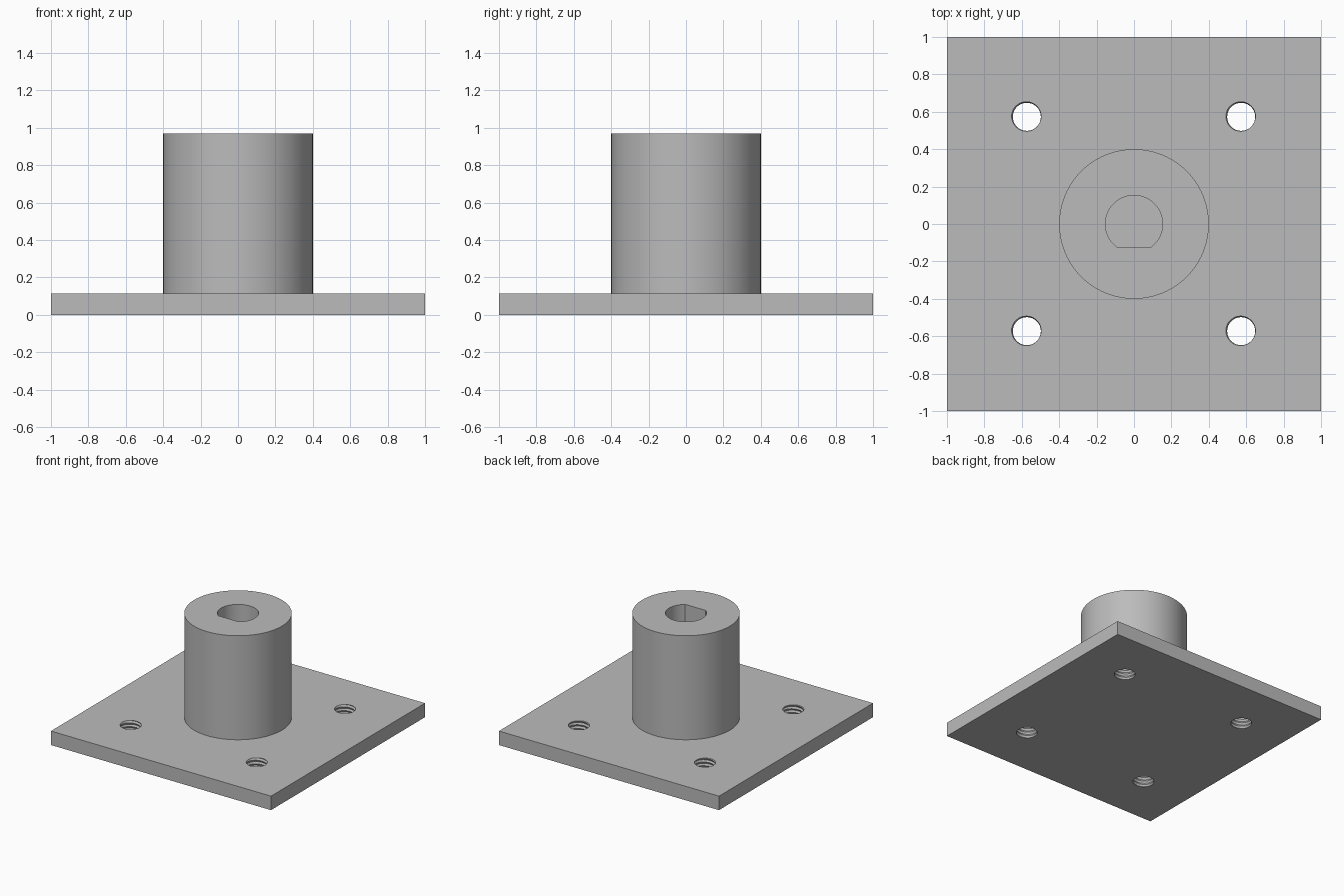
import bpy
import bmesh
from math import sin, cos, pi, asin

cube = bpy.data.objects.get("Cube")
if cube:
    bpy.data.objects.remove(cube, do_unlink=True)

PLATE_TOP, HUB_TOP = 0.115, 0.97
HUB_R, BORE_R, BORE_FLAT = 0.4, 0.153, 0.122
HOLE_POS, THREAD_MINOR, THREAD_MAJOR, PITCH = 0.573, 0.075, 0.083, 0.03

grey = bpy.data.materials.new("plain grey")
grey.use_nodes = True
colour = (0.5, 0.5, 0.5, 1)
grey.diffuse_color = colour
grey.node_tree.nodes["Principled BSDF"].inputs["Base Color"].default_value = colour


def to_object(name, bm):
    bmesh.ops.recalc_face_normals(bm, faces=bm.faces[:])
    mesh = bpy.data.meshes.new(name)
    bm.to_mesh(mesh)
    bm.free()
    mesh.materials.append(grey)
    obj = bpy.data.objects.new(name, mesh)
    bpy.context.collection.objects.link(obj)
    return obj


def prism(name, outline, z0, z1):
    bm = bmesh.new()
    base = bm.faces.new([bm.verts.new((x, y, z0)) for x, y in outline])
    top = bmesh.ops.extrude_face_region(bm, geom=[base], use_keep_orig=True)["geom"]
    verts = [v for v in top if isinstance(v, bmesh.types.BMVert)]
    bmesh.ops.translate(bm, verts=verts, vec=(0, 0, z1 - z0))
    return to_object(name, bm)


def arc(radius, start, end, steps):
    angles = [start + (end - start) * i / steps for i in range(steps + 1)]
    return [(radius * cos(a), radius * sin(a)) for a in angles]


def thread_cutter(name, x, y, turns=8, n=32):
    """Closed screw shape whose V ridges cut an internal thread."""
    bm = bmesh.new()
    z0 = PLATE_TOP / 2 - turns * PITCH / 2

    def helix(radius, count, lift):
        return [bm.verts.new((x + radius * cos(2 * pi * i / n),
                              y + radius * sin(2 * pi * i / n),
                              z0 + lift + PITCH * i / n)) for i in range(count)]

    crest = helix(THREAD_MINOR, turns * n + 1, 0)
    root = helix(THREAD_MAJOR, (turns - 1) * n + 1, PITCH / 2)
    for i in range(len(root) - 1):
        bm.faces.new((crest[i], crest[i + 1], root[i + 1], root[i]))
        bm.faces.new((root[i], root[i + 1], crest[i + n + 1], crest[i + n]))
    # Close both ends with fans around the axis
    for loop, tip in ((crest[:n + 1], root[0]), (crest[-n - 1:], root[-1])):
        loop = loop + [tip]
        centre = bm.verts.new((x, y, sum(v.co.z for v in loop) / len(loop)))
        for a, b in zip(loop, loop[1:] + loop[:1]):
            bm.faces.new((a, b, centre))
    bmesh.ops.triangulate(bm, faces=bm.faces[:])
    return to_object(name, bm)


def select_only(obj):
    bpy.ops.object.select_all(action='DESELECT')
    obj.select_set(True)
    bpy.context.view_layer.objects.active = obj


def cut(obj, cutter):
    cutter.hide_render = True
    mod = obj.modifiers.new("cut", 'BOOLEAN')
    mod.operation, mod.solver, mod.object = 'DIFFERENCE', 'EXACT', cutter
    select_only(obj)
    bpy.ops.object.modifier_apply(modifier=mod.name)
    bpy.data.objects.remove(cutter, do_unlink=True)


# Square base plate with four threaded holes
plate = prism("base_plate", [(-1, -1), (1, -1), (1, 1), (-1, 1)], 0, PLATE_TOP)
for sx in (-1, 1):
    for sy in (-1, 1):
        cut(plate, thread_cutter("thread_cutter", sx * HOLE_POS, sy * HOLE_POS))

# Round hub with a D-shaped shaft bore, flat towards the front
hub = prism("hub", arc(HUB_R, 0, 2 * pi, 96)[:-1], PLATE_TOP, HUB_TOP)
dip = asin(BORE_FLAT / BORE_R)
bore = prism("bore_cutter", arc(BORE_R, -dip, pi + dip, 64), PLATE_TOP - 0.05, HUB_TOP + 0.1)
cut(hub, bore)

for part in (plate, hub):
    select_only(part)
    bpy.ops.object.shade_smooth_by_angle(angle=pi / 6)
